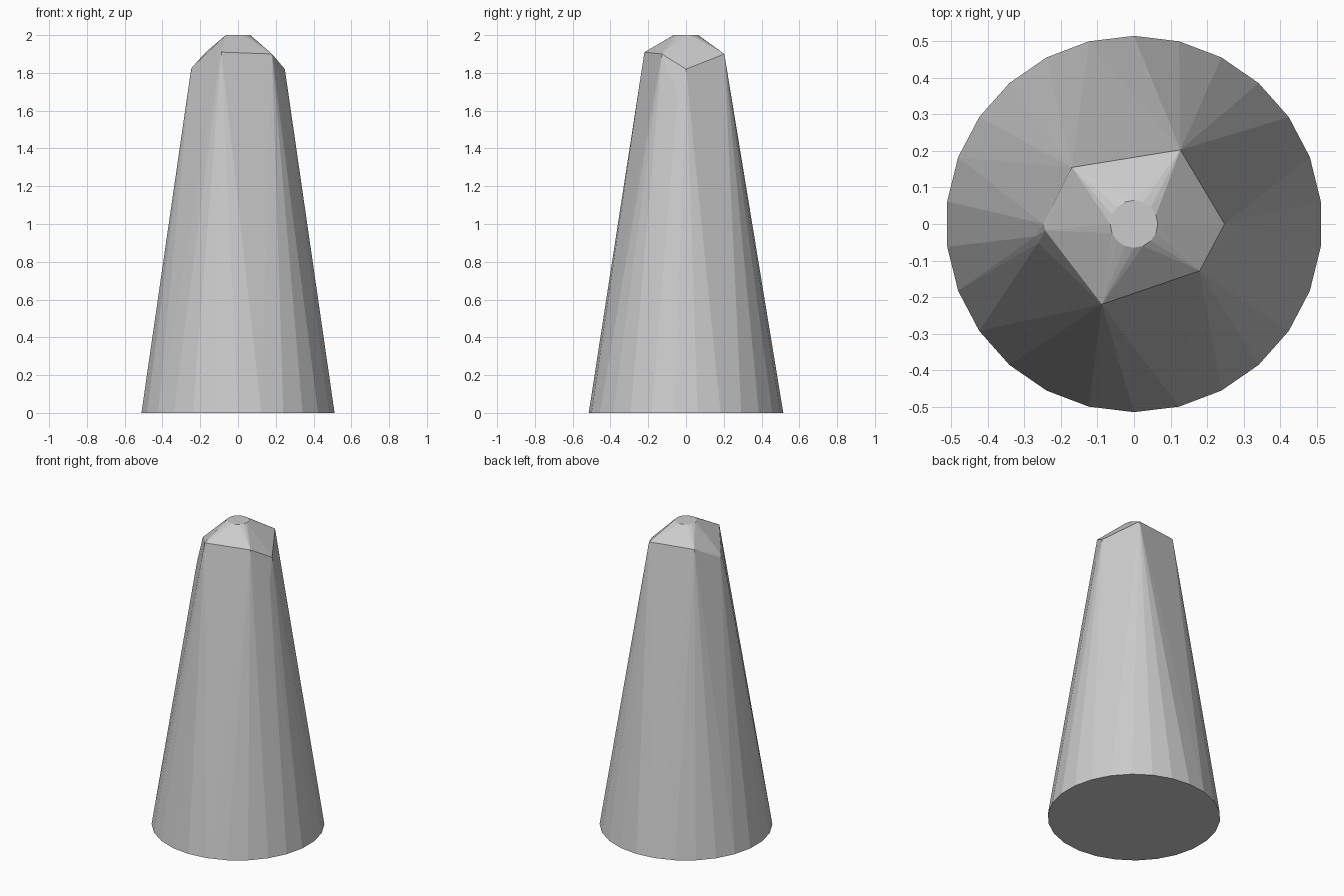
import bpy, bmesh
from math import radians
from mathutils import Matrix

if "Cube" in bpy.data.objects:
    bpy.data.objects.remove(bpy.data.objects["Cube"])

bm = bmesh.new()

# round foot with 26 sides and small round tip
bmesh.ops.create_circle(bm, segments=26, radius=0.515)
bmesh.ops.create_circle(bm, segments=16, radius=0.065,
                        matrix=Matrix.Translation((0, 0, 2)))

# uneven chipped shoulder corners
shoulder = [
    (-0.17, 0.155, 1.91), (0.127, 0.203, 1.90), (0.248, 0, 1.82),
    (0.18, -0.128, 1.90), (-0.088, -0.22, 1.91), (-0.248, 0, 1.82),
    # small lower chips on each side
    (0.262, -0.045, 1.67), (-0.263, -0.052, 1.67), (-0.27, -0.034, 1.67),
    (-0.243, -0.018, 1.83),
]
for p in shoulder:
    bm.verts.new(p)

# wrap everything in one convex faceted skin
hull = bmesh.ops.convex_hull(bm, input=bm.verts[:])
loose = [v for v in bm.verts if not v.link_faces]
bmesh.ops.delete(bm, geom=loose, context='VERTS')
bmesh.ops.dissolve_limit(bm, angle_limit=radians(0.3),
                         verts=bm.verts[:], edges=bm.edges[:])
bmesh.ops.recalc_face_normals(bm, faces=bm.faces[:])

mesh = bpy.data.meshes.new("tapered_pillar")
bm.to_mesh(mesh)
bm.free()
pillar = bpy.data.objects.new("tapered_pillar", mesh)
bpy.context.collection.objects.link(pillar)
